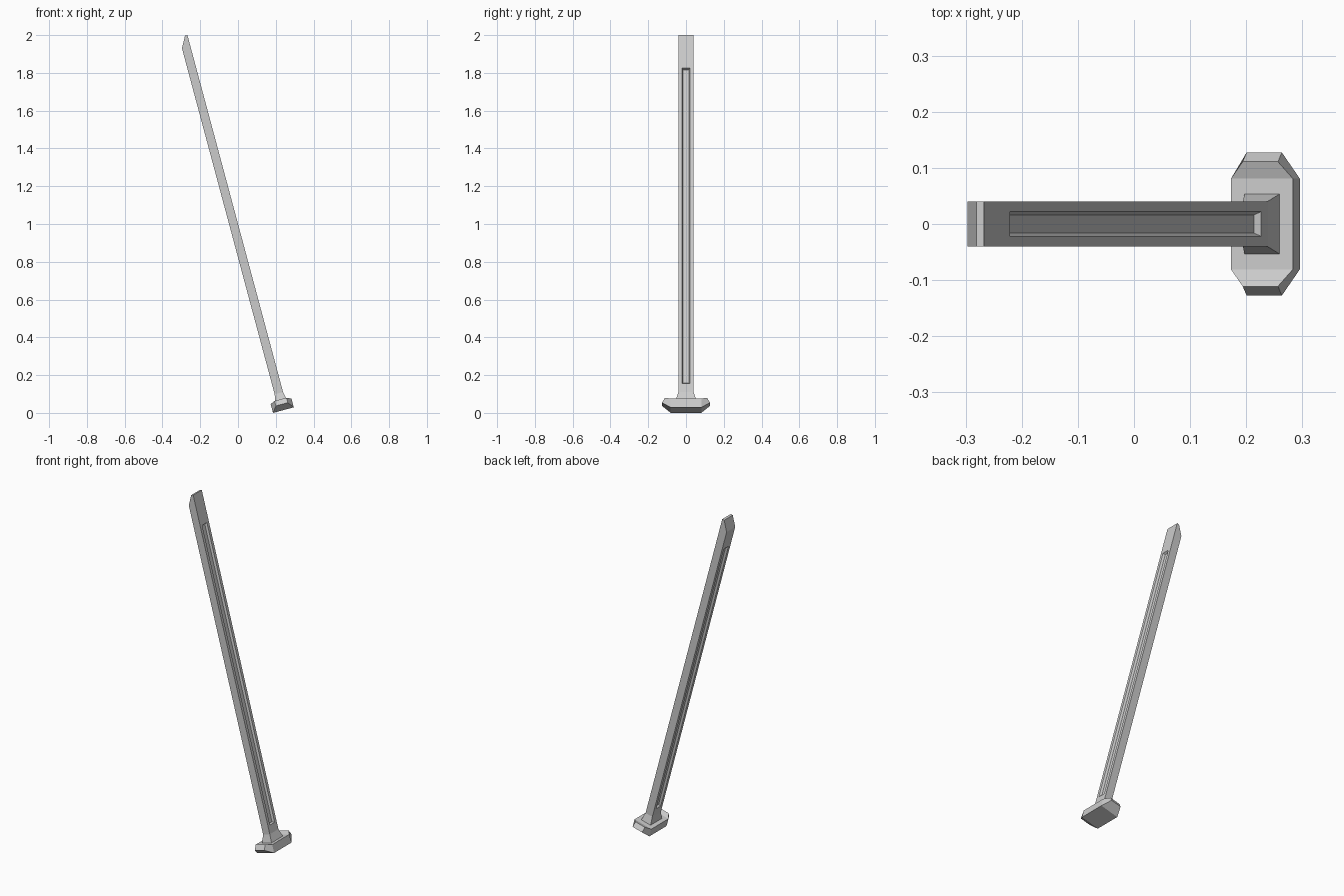
import bpy, bmesh, math

if "Cube" in bpy.data.objects:
    bpy.data.objects.remove(bpy.data.objects["Cube"])

TILT = math.radians(-15)
CU = 0.236            # centre line of the rod in its own tilted frame


def finish(name, bm):
    bmesh.ops.recalc_face_normals(bm, faces=bm.faces)
    me = bpy.data.meshes.new(name)
    bm.to_mesh(me)
    bm.free()
    ob = bpy.data.objects.new(name, me)
    ob.rotation_euler.y = TILT
    bpy.context.collection.objects.link(ob)
    return ob


def ring(bm, pts):
    return [bm.verts.new(p) for p in pts]


def bridge(bm, a, b, skip=()):
    n = len(a)
    for i in range(n):
        if i not in skip:
            bm.faces.new((a[i], a[(i + 1) % n], b[(i + 1) % n], b[i]))


# Long rod: flared foot, straight shaft, chisel tip bevelled on one side
def level(bm, w, u0, u1, y):
    return ring(bm, [(CU + u0, -y, w), (CU + u1, -y, w),
                     (CU + u1, y, w), (CU + u0, y, w)])


H, Y = 0.023, 0.0405
bm = bmesh.new()
foot = level(bm, -0.005, -0.033, 0.033, 0.0545)
low = level(bm, 0.045, -H, H, Y)
high = level(bm, 1.941, -H, H, Y)
tip = level(bm, 2.001, 0.0095, H, Y)
bridge(bm, foot, low)
bridge(bm, low, high, skip=(1, 3))   # wide faces get a groove instead
bridge(bm, high, tip)
bm.faces.new(foot)
bm.faces.new(tip)

# Sunken groove with sloped walls on both wide faces
for s, (i, j) in ((1, (1, 2)), (-1, (0, 3))):
    def rect(u, y, w0, w1):
        return ring(bm, [(CU + s * u, -y, w0), (CU + s * u, y, w0),
                         (CU + s * u, y, w1), (CU + s * u, -y, w1)])
    border = [low[i], low[j], high[j], high[i]]
    rim = rect(H, 0.022, 0.091, 1.820)
    floor = rect(H - 0.012, 0.016, 0.097, 1.814)
    bridge(bm, border, rim)
    bridge(bm, rim, floor)
    bm.faces.new(floor)
finish("rod", bm)

# End plate: flat middle with narrowed, upturned ends
bm = bmesh.new()
stations = []
for s, end in ((-1, True), (-1, False), (1, False), (1, True)):
    if end:
        h, yt, wt, yb, wb = 0.0325, 0.111, 0.011, 0.1275, -0.016
    else:
        h, yt, wt, yb, wb = 0.057, 0.081, 0.0, 0.081, -0.048
    stations.append(ring(bm, [(CU - h, s * yb, wb), (CU + h, s * yb, wb),
                              (CU + h, s * yt, wt), (CU - h, s * yt, wt)]))
for a, b in zip(stations, stations[1:]):
    bridge(bm, a, b)
bm.faces.new(stations[0])
bm.faces.new(stations[-1])
finish("end_plate", bm)
